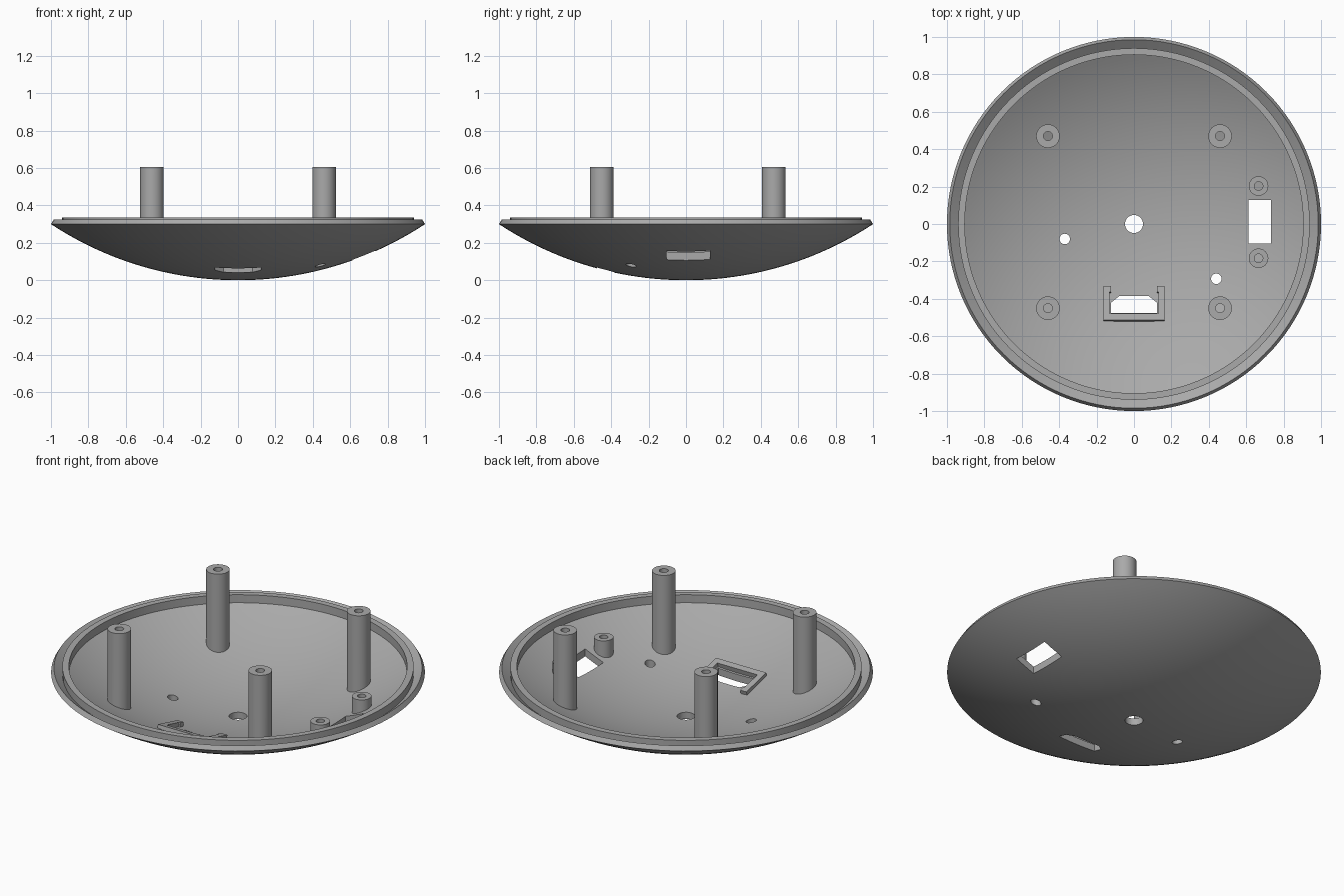
import bpy, bmesh
from math import sqrt, cos, sin, pi, radians
from mathutils import Matrix, Vector

if "Cube" in bpy.data.objects:
    bpy.data.objects.remove(bpy.data.objects["Cube"])

CENTRE = 1.817              # height of the centre of both dish spheres
OUTER, INNER = 1.817, 1.777

grey = bpy.data.materials.new("plain grey")
grey.use_nodes = True
COLOUR = (0.4, 0.4, 0.4, 1)
grey.diffuse_color = COLOUR
grey.node_tree.nodes["Principled BSDF"].inputs["Base Color"].default_value = COLOUR


def sphere_z(x, y, radius):
    return CENTRE - sqrt(radius ** 2 - x * x - y * y)


def finish(bm, name):
    bmesh.ops.recalc_face_normals(bm, faces=bm.faces)
    mesh = bpy.data.meshes.new(name)
    bm.to_mesh(mesh)
    bm.free()
    mesh.materials.append(grey)
    obj = bpy.data.objects.new(name, mesh)
    bpy.context.collection.objects.link(obj)
    return obj


def smooth(obj):
    bpy.ops.object.select_all(action='DESELECT')
    obj.select_set(True)
    bpy.context.view_layer.objects.active = obj
    bpy.ops.object.shade_smooth_by_angle(angle=radians(20))


def prism(name, outline, low, high):
    bm = bmesh.new()
    base = bm.faces.new([bm.verts.new((x, y, low)) for x, y in outline])
    top = bmesh.ops.extrude_face_region(bm, geom=[base])["geom"]
    verts = [g for g in top if isinstance(g, bmesh.types.BMVert)]
    bmesh.ops.translate(bm, verts=verts, vec=(0, 0, high - low))
    return finish(bm, name)


def circle(x, y, r, n=40):
    return [(x + r * cos(2 * pi * i / n), y + r * sin(2 * pi * i / n)) for i in range(n)]


# Dish: lathed outer cap, bevelled rim, groove, raised lip and inner cap
STEPS = 32
outer_cap = [(i / STEPS, sphere_z(i / STEPS, 0, OUTER)) for i in range(STEPS + 1)]
rim = [(0.985, 0.325), (0.94, 0.29), (0.94, 0.335), (0.905, 0.335)]
inner_cap = [(0.905 * i / STEPS, sphere_z(0.905 * i / STEPS, 0, INNER))
             for i in range(STEPS, -1, -1)]
bm = bmesh.new()
ring = [bm.verts.new((r, 0, z)) for r, z in outer_cap + rim + inner_cap]
edges = [bm.edges.new(pair) for pair in zip(ring, ring[1:])]
bmesh.ops.spin(bm, geom=ring + edges, cent=(0, 0, 0), axis=(0, 0, 1),
               angle=2 * pi, steps=128)
bmesh.ops.remove_doubles(bm, verts=bm.verts, dist=0.0001)
dish = finish(bm, "dish")

# Openings cut through the dish
cutters = [prism("hole_cutter", circle(*c), -0.2, 0.5) for c in
           [(0, 0, 0.048), (-0.37, -0.08, 0.028), (0.44, -0.293, 0.028)]]
cutters.append(prism("switch_cutter",
                     [(0.613, -0.105), (0.732, -0.105), (0.732, 0.128), (0.613, 0.128)],
                     -0.2, 0.5))
cutters.append(prism("socket_cutter",
                     [(-0.122, -0.476), (0.122, -0.476), (0.122, -0.42),
                      (0.078, -0.385), (-0.078, -0.385), (-0.122, -0.42)],
                     -0.2, 0.5))
bpy.context.view_layer.objects.active = dish
for cutter in cutters:
    cutter.hide_render = True
    mod = dish.modifiers.new("cut", 'BOOLEAN')
    mod.operation, mod.solver, mod.object = 'DIFFERENCE', 'EXACT', cutter
    bpy.ops.object.modifier_apply(modifier=mod.name)
    bpy.data.objects.remove(cutter)
smooth(dish)


# Hollow screw pillars whose feet follow the dish floor
def pillar(name, x, y, radius, bore, top):
    bm = bmesh.new()
    rings = []
    for r, at_top in [(radius, False), (radius, True), (bore, True), (bore, False)]:
        rings.append([bm.verts.new((px, py, top if at_top else
                                    sphere_z(px, py, INNER) - 0.01))
                      for px, py in circle(x, y, r)])
    for a, b in zip(rings, rings[1:]):
        for i in range(len(a)):
            bm.faces.new((a[i - 1], a[i], b[i], b[i - 1]))
    smooth(finish(bm, name))


for x, side in ((-0.46, "right"), (0.46, "left")):
    for y, end in ((-0.45, "front"), (0.47, "back")):
        pillar(f"{end}_{side}_post", x, y, 0.063, 0.024, 0.605)
for y, end in ((-0.183, "front"), (0.203, "back")):
    pillar(f"{end}_switch_boss", 0.666, y, 0.052, 0.023, 0.26)

# Tilted U-shaped socket frame lying along the dish floor
frame = prism("socket_frame",
              [(-0.163, -0.094), (0.163, -0.094), (0.163, 0.094), (0.122, 0.094),
               (0.122, 0.062), (0.13, 0.062), (0.13, -0.058), (-0.13, -0.058),
               (-0.13, 0.062), (-0.122, 0.062), (-0.122, 0.094), (-0.163, 0.094)],
              -0.045, 0)
frame.data.transform(Matrix.Translation(Vector((0, -0.423, 0.122)))
                     @ Matrix.Rotation(radians(-13.8), 4, 'X'))
